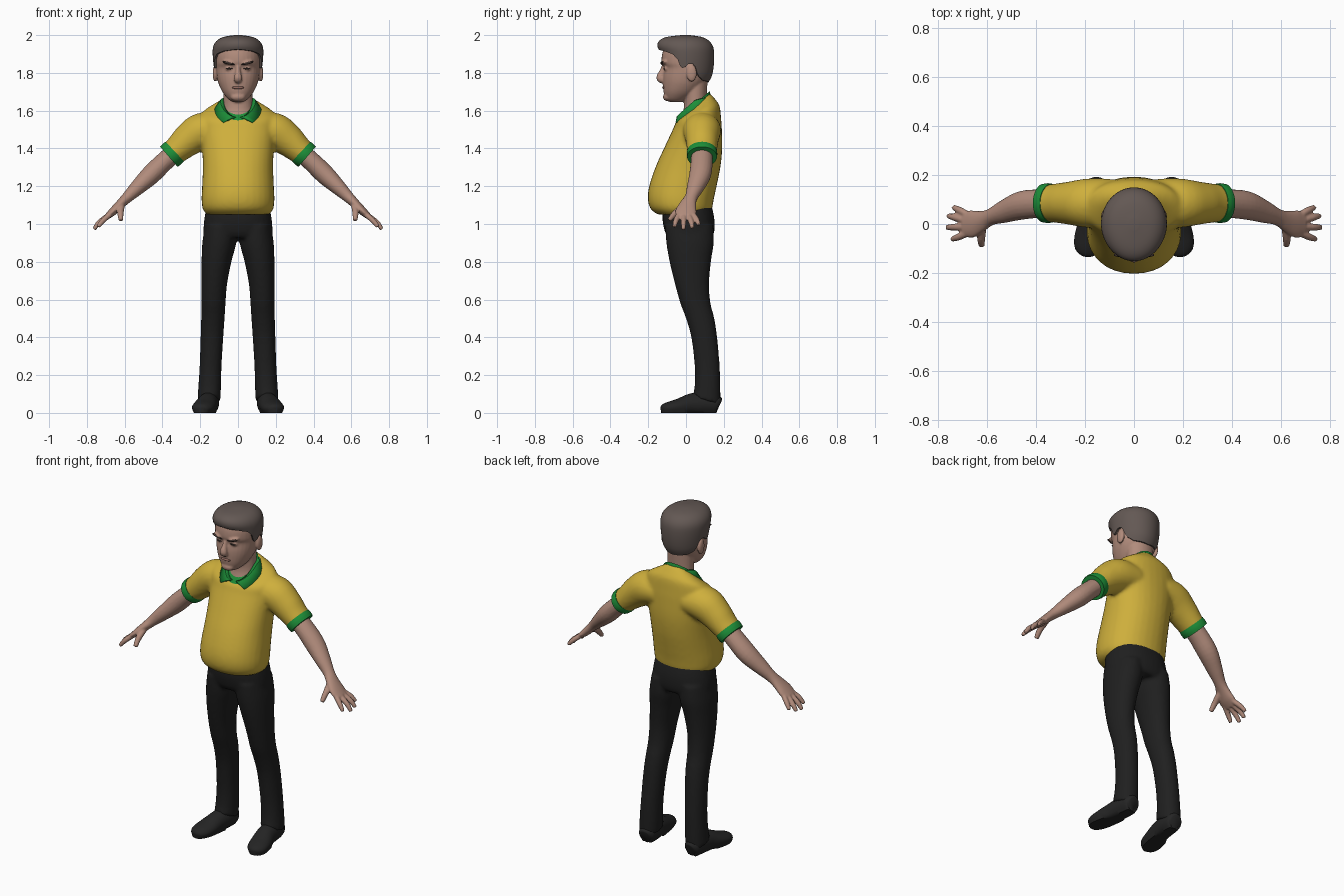
import bpy, bmesh, math
from mathutils import Vector

COL = {"skin": (0.44, 0.26, 0.20), "hair": (0.125, 0.098, 0.088), "shirt_yellow": (0.62, 0.43, 0.045),
       "trim_green": (0.012, 0.27, 0.04), "trouser_black": (0.014, 0.014, 0.014),
       "shoe_black": (0.018, 0.018, 0.018), "brow_dark": (0.05, 0.033, 0.028), "lip": (0.30, 0.15, 0.12)}
MATS = {}
for key, c in COL.items():
    MATS[key] = bpy.data.materials.new(key)
    MATS[key].diffuse_color = (*c, 1)
N = 32


def spline(keys, k=4):
    """Catmull-Rom resampling of a list of number tuples."""
    out = []
    for i in range(len(keys) - 1):
        a, b, c, d = keys[max(i - 1, 0)], keys[i], keys[i + 1], keys[min(i + 2, len(keys) - 1)]
        for j in range(k):
            t = j / k
            out.append(tuple(q + 0.5 * t * (r - p + t * (2*p - 5*q + 4*r - s + t * (3*(q - r) + s - p)))
                             for p, q, r, s in zip(a, b, c, d)))
    return out + [keys[-1]]


def spow(v, p):
    return math.copysign(abs(v) ** p, v)


def flat(keys, p=1.0, k=4):
    """Stacked rings from (centre x, z, half width, front y, back y, tilt)."""
    rings = []
    for cx, z, w, yf, yb, tilt in spline(keys, k):
        ring = []
        for i in range(N):
            a = math.tau * i / N
            dy = (yb - yf) / 2 * spow(math.sin(a), p)
            ring.append(Vector((cx + w * spow(math.cos(a), p), (yf + yb) / 2 + dy, z + tilt * dy)))
        rings.append(ring)
    return rings


def tube(keys, hint, k=4, n=20):
    """Rings across a path of (x, y, z, radius along hint, other radius)."""
    pts = spline(keys, k)
    rings = []
    for i, q in enumerate(pts):
        t = (Vector(pts[min(i + 1, len(pts) - 1)][:3]) - Vector(pts[max(i - 1, 0)][:3])).normalized()
        u = Vector(hint)
        u = (u - t * u.dot(t)).normalized()
        v = t.cross(u)
        rings.append([Vector(q[:3]) + u * q[3] * math.cos(math.tau * j / n) + v * q[4] * math.sin(math.tau * j / n)
                      for j in range(n)])
    return rings


def loft(bm, rings, side=1):
    rows = [[bm.verts.new((side * v.x, v.y, v.z)) for v in r] for r in rings]
    n = len(rows[0])
    for a, b in zip(rows, rows[1:]):
        for i in range(n):
            bm.faces.new((a[i], a[(i + 1) % n], b[(i + 1) % n], b[i]))
    bm.faces.new(rows[0])
    bm.faces.new(rows[-1])


def finish(name, bm, mat, voxel=0, relax=3):
    bmesh.ops.recalc_face_normals(bm, faces=bm.faces)
    me = bpy.data.meshes.new(name)
    bm.to_mesh(me)
    bm.free()
    me.materials.append(MATS[mat])
    me.polygons.foreach_set("use_smooth", [True] * len(me.polygons))
    me.set_sharp_from_angle(angle=math.radians(50))
    ob = bpy.data.objects.new(name, me)
    bpy.context.collection.objects.link(ob)
    if voxel:  # fuse overlapping volumes into one soft skin
        m = ob.modifiers.new("fuse", 'REMESH')
        m.mode, m.voxel_size, m.use_smooth_shade = 'VOXEL', voxel, True
        s = ob.modifiers.new("relax", 'SMOOTH')
        s.factor, s.iterations = 0.5, relax
    return ob


def ellipsoid(bm, loc, size, side=1, slope=0):
    """Ellipsoid; slope raises it with distance from the middle."""
    vs = bmesh.ops.create_uvsphere(bm, u_segments=16, v_segments=10, radius=1)["verts"]
    for v in vs:
        x, y, z = v.co
        v.co = (side * (loc[0] + x * size[0]), loc[1] + y * size[1], loc[2] + z * size[2] + slope * x * size[0])


Y, X = (0, 1, 0), (1, 0, 0)

# shirt: torso with belly, fused with both sleeves
bm = bmesh.new()
loft(bm, flat([(0, 1.05, .165, -.15, .125, 0), (0, 1.08, .187, -.187, .138, 0), (0, 1.13, .193, -.202, .147, 0),
               (0, 1.2, .19, -.195, .162, 0), (0, 1.3, .186, -.162, .182, 0), (0, 1.4, .19, -.117, .192, 0),
               (0, 1.5, .2, -.07, .19, 0), (0, 1.545, .205, -.057, .186, .1), (0, 1.585, .19, -.05, .178, .35),
               (0, 1.605, .15, -.046, .155, .55), (0, 1.625, .088, -.036, .125, .85)], .93))
for s in (1, -1):
    loft(bm, tube([(.10, .085, 1.50, .10, .08), (.19, .085, 1.492, .1, .097), (.26, .085, 1.448, .088, .088),
                   (.315, .085, 1.40, .08, .074), (.35, .085, 1.37, .076, .068)], Y, n=N), s)
finish("shirt", bm, "shirt_yellow", .011, 4)

# sleeve cuffs, neckband and collar
bm = bmesh.new()
for s in (1, -1):
    loft(bm, tube([(.335, .085, 1.384, .079, .071), (.35, .085, 1.37, .081, .073),
                   (.366, .085, 1.356, .079, .07)], Y, n=N), s)
finish("sleeve_cuffs", bm, "trim_green")
bm = bmesh.new()
loft(bm, flat([(0, 1.608, .094, -.05, .13, .85), (0, 1.632, .086, -.042, .125, .85)], k=1))
finish("neckband", bm, "trim_green")
bm = bmesh.new()
cols = []
for i in range(41):
    f = i / 40
    col = []
    # inner top edge, fold, outer bottom edge
    for a0, rx, rf, rb, z, df, db in ((9, .076, .086, .078, 1.65, .092, .022), (18, .09, .1, .086, 1.65, .09, .022),
                                      (40, .12, .128, .1, 1.607, .092, .03)):
        a = math.radians(a0 + f * (360 - 2 * a0))
        c = math.cos(a)
        col.append(bm.verts.new((rx * math.sin(a), .048 - (rf if c > 0 else rb) * c,
                                 z - (df if c > 0 else -db) * abs(c))))
    cols.append(col)
for a, b in zip(cols, cols[1:]):
    for j in (0, 1):
        bm.faces.new((a[j], b[j], b[j + 1], a[j + 1]))
m = finish("collar", bm, "trim_green").modifiers.new("thickness", 'SOLIDIFY')
m.thickness, m.offset = .012, 0

# trousers: hips fused with both legs
bm = bmesh.new()
loft(bm, flat([(0, 1.10, .165, -.12, .135, 0), (0, 1.03, .178, -.125, .15, 0), (0, .96, .183, -.112, .15, 0),
               (0, .925, .17, -.09, .135, 0)], .9))
for s in (1, -1):
    loft(bm, flat([(.09, .99, .085, -.11, .145, 0), (.099, .9, .09, -.104, .147, 0), (.114, .8, .079, -.087, .132, 0),
                   (.126, .68, .068, -.058, .122, 0), (.13, .58, .064, -.03, .13, 0), (.133, .5, .062, .0, .15, 0),
                   (.138, .4, .06, .028, .165, 0), (.145, .25, .058, .046, .178, 0),
                   (.15, .14, .06, .046, .182, -.1), (.154, .065, .061, .035, .182, -.3)], .95), s)
finish("trousers", bm, "trouser_black", .011, 3)

# shoes, flattened on the ground
bm = bmesh.new()
for s in (1, -1):
    loft(bm, tube([(.150, .176, .04, .03, .035), (.151, .16, .045, .047, .05), (.154, .1, .05, .054, .06),
                   (.163, .03, .045, .055, .058), (.178, -.04, .033, .061, .042), (.189, -.09, .026, .056, .033),
                   (.194, -.12, .022, .038, .024), (.196, -.132, .02, .015, .012)], X), s)
for v in bm.verts:
    v.co.z = max(0, v.co.z if v.co.z > .012 else 0)
finish("shoes", bm, "shoe_black")

# arms with hands
fingers = [((.675, .036, 1.052), (.71, .056, 1.024), (.735, .068, .995)),
           ((.685, .014, 1.046), (.73, .027, 1.012), (.757, .033, .978)),
           ((.685, -.012, 1.046), (.735, -.013, 1.008), (.762, -.014, .972)),
           ((.675, -.036, 1.052), (.715, -.053, 1.018), (.741, -.062, .985)),
           ((.615, -.005, 1.10), (.622, -.055, 1.06), (.62, -.089, 1.02))]
bm = bmesh.new()
for s in (1, -1):
    loft(bm, tube([(.31, .085, 1.40, .055, .05), (.39, .083, 1.33, .058, .051), (.46, .075, 1.262, .058, .052),
                   (.53, .05, 1.195, .046, .041), (.585, .028, 1.142, .034, .03), (.62, .012, 1.108, .043, .025),
                   (.66, .0, 1.068, .056, .022), (.692, .0, 1.04, .05, .016)], Y), s)
    for i, f in enumerate(fingers):
        r = .017 if i == 4 else .0145
        loft(bm, tube([(*f[0], r, r), (*f[1], r, r), (*f[2], r * .75, r * .7)], X if i == 4 else Y, n=12), s)
finish("arms", bm, "skin", .0055, 3)

# head: skull, jaw, neck, nose and ears
bm = bmesh.new()
loft(bm, flat([(0, 1.645, .025, -.085, -.02, 0), (0, 1.66, .05, -.106, .01, 0), (0, 1.695, .08, -.118, .06, 0),
               (0, 1.74, .102, -.122, .10, 0), (0, 1.78, .112, -.122, .12, 0), (0, 1.825, .117, -.117, .128, 0),
               (0, 1.855, .119, -.13, .13, 0), (0, 1.91, .118, -.124, .13, 0), (0, 1.955, .1, -.1, .11, 0),
               (0, 1.98, .06, -.05, .06, 0)], .95))
loft(bm, flat([(0, 1.56, .09, -.04, .12, .6), (0, 1.60, .08, -.025, .115, .5), (0, 1.65, .077, -.01, .11, .3),
               (0, 1.77, .08, -.02, .115, 0)]))
loft(bm, tube([(0, -.11, 1.845, .012, .014), (0, -.124, 1.81, .013, .016), (0, -.136, 1.78, .021, .02),
               (0, -.134, 1.764, .022, .018), (0, -.118, 1.752, .014, .01)], X))
ellipsoid(bm, (0, -.098, 1.672), (.04, .024, .022))
for s in (1, -1):
    ellipsoid(bm, (.121, .03, 1.797), (.013, .027, .045), s)
    ellipsoid(bm, (.045, -.112, 1.853), (.037, .022, .012), s, .2)
    ellipsoid(bm, (.045, -.103, 1.823), (.022, .016, .011), s)
finish("head", bm, "skin", .006, 2)

# brows, eye lines and mouth
bm = bmesh.new()
for s in (1, -1):
    ellipsoid(bm, (.05, -.126, 1.852), (.033, .009, .007), s, .22)
    ellipsoid(bm, (.046, -.115, 1.823), (.017, .0055, .0045), s)
finish("brows_and_eyes", bm, "brow_dark")
bm = bmesh.new()
ellipsoid(bm, (0, -.116, 1.722), (.033, .01, .008))
finish("mouth", bm, "lip")

# hair: cap whose lower edge follows the hairline around the head
shape = spline([(1.74, .094, .10, .112), (1.78, .118, .115, .136), (1.84, .129, .122, .147), (1.90, .134, .134, .149),
                (1.94, .131, .151, .143), (1.97, .113, .142, .122), (1.99, .079, .103, .085), (2.0, .02, .025, .02)], 6)
line = [(0, 1.925), (35, 1.915), (58, 1.90), (70, 1.87), (77, 1.825), (88, 1.83), (96, 1.85), (108, 1.845),
        (117, 1.785), (135, 1.76), (180, 1.75)]


def lerp(table, x):
    for a, b in zip(table, table[1:]):
        if x <= b[0]:
            t = max(0, (x - a[0]) / (b[0] - a[0]))
            return [p + (q - p) * t for p, q in zip(a, b)]
    return table[-1]


rings = [[] for _ in range(19)]
for i in range(72):
    a = math.tau * i / 72
    deg = math.degrees(min(a, math.tau - a))
    zb = lerp(line, deg)[1]
    for j in range(19):
        f = math.sin(max(j - 1, 0) / 17 * math.pi / 2)
        z = zb + (2.0 - zb) * f
        _, w, yf, yb = lerp(shape, z)
        g = .84 if j == 0 else 1  # first ring tucks under as a rim
        c = math.cos(a)
        rings[j].append(Vector((g * w * math.sin(a), -g * (yf if c > 0 else yb) * c, z)))
bm = bmesh.new()
loft(bm, rings)
finish("hair", bm, "hair")
